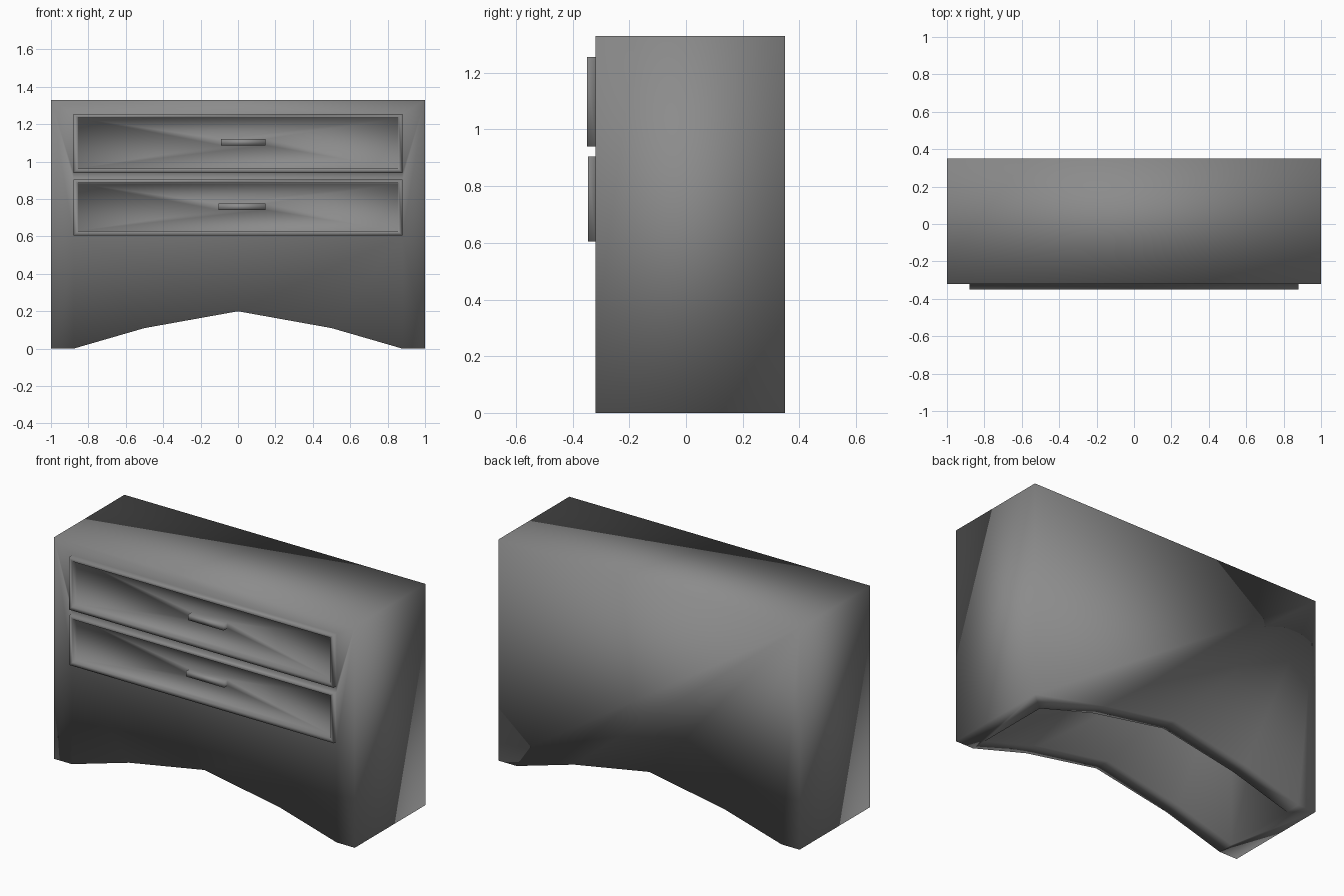
import bpy
import bmesh

cube = bpy.data.objects.get("Cube")
if cube:
    bpy.data.objects.remove(cube, do_unlink=True)

FRONT, BACK, TOP = -0.32, 0.35, 1.33
RIM = 0.1          # thickness of the arched rails
CEILING = 1.23     # top of the hollow underside

paint = bpy.data.materials.new("grey paint")
paint.use_nodes = True
grey = (0.26, 0.26, 0.26, 1)
paint.diffuse_color = grey
paint.node_tree.nodes["Principled BSDF"].inputs["Base Color"].default_value = grey

bm = bmesh.new()


def row(points, y):
    return [bm.verts.new((x, y, z)) for x, z in points]


def rect(x0, x1, z0, z1, y):
    return row([(x0, z0), (x1, z0), (x1, z1), (x0, z1)], y)


def strip(a, b, closed=True):
    """Join two matching rows of vertices with quads."""
    n = len(a)
    for i in range(n if closed else n - 1):
        j = (i + 1) % n
        bm.faces.new((a[i], a[j], b[j], b[i]))


# Cabinet shell: arched outline from front to back
arch = [(-0.88, 0), (-0.5, 0.11), (0, 0.2), (0.5, 0.11), (0.88, 0)]
outline = [(-1, 0)] + arch + [(1, 0), (1, TOP), (-1, TOP)]
front = row(outline, FRONT)
back = row(outline, BACK)
strip(front[6:] + front[:1], back[6:] + back[:1], closed=False)
bm.faces.new(back)

# Rails, feet and hollow underside
inner_front = row(arch, FRONT + RIM)
inner_back = row(arch, BACK - RIM)
strip(front[1:6], inner_front, closed=False)
strip(back[1:6], inner_back, closed=False)
for end, foot, k in ((0, 1, 0), (6, 5, -1)):
    bm.faces.new((front[end], front[foot], inner_front[k],
                  inner_back[k], back[foot], back[end]))
roof = [(-0.88, CEILING), (0.88, CEILING)]
roof_front = row(roof, FRONT + RIM)
roof_back = row(roof, BACK - RIM)
for rail, top in ((inner_front, roof_front), (inner_back, roof_back)):
    bm.faces.new(rail + top[::-1])
for k in (0, -1):
    bm.faces.new((inner_front[k], inner_back[k], roof_back[k], roof_front[k]))
strip(roof_front, roof_back, closed=False)

# Drawers: raised frame, sunken panel, bar handle
borders = [front]
for z0, z1, y, hx, hz in ((0.94, 1.255, -0.35, -0.09, 1.087),
                          (0.605, 0.905, -0.345, -0.105, 0.742)):
    base = rect(-0.88, 0.88, z0, z1, FRONT)
    edge = rect(-0.88, 0.88, z0, z1, y)
    lip = rect(-0.857, 0.857, z0 + 0.022, z1 - 0.02, y)
    panel = rect(-0.855, 0.855, z0 + 0.025, z1 - 0.022, FRONT + 0.01)
    root = rect(hx, 0.147, hz, hz + 0.033, FRONT + 0.01)
    grip = rect(hx, 0.147, hz, hz + 0.033, y + 0.003)
    loops = [base, edge, lip, panel, root, grip]
    for a, b in zip(loops, loops[1:]):
        strip(a, b)
    bm.faces.new(grip)
    borders.append(base)

# Front face around the drawers
edges = []
for loop in borders:
    for a, b in zip(loop, loop[1:] + loop[:1]):
        edges.append(bm.edges.get((a, b)) or bm.edges.new((a, b)))
bmesh.ops.triangle_fill(bm, edges=edges, use_beauty=True, normal=(0, -1, 0))

bmesh.ops.recalc_face_normals(bm, faces=bm.faces)
for face in bm.faces:
    face.smooth = True

mesh = bpy.data.meshes.new("drawer_cabinet")
bm.to_mesh(mesh)
bm.free()
mesh.materials.append(paint)
cabinet = bpy.data.objects.new("drawer_cabinet", mesh)
bpy.context.collection.objects.link(cabinet)
